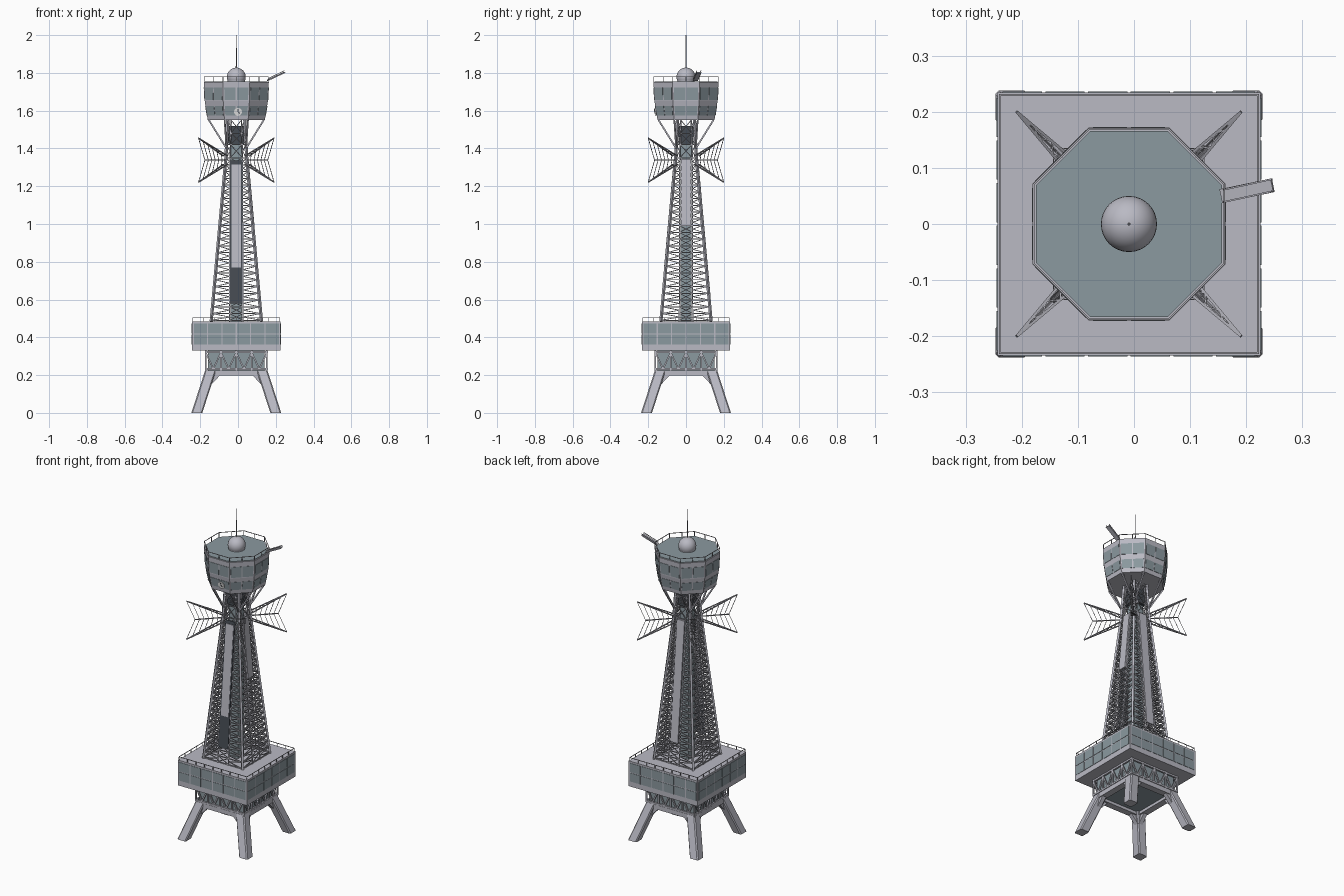
import bpy, bmesh, math
from mathutils import Vector, Matrix

cube = bpy.data.objects.get("Cube")
if cube:
    bpy.data.objects.remove(cube, do_unlink=True)

CENTRE_X = -0.009
TAN = math.tan(math.pi / 8)


def material(name, rgb):
    m = bpy.data.materials.new(name)
    m.diffuse_color = (*rgb, 1)
    m.use_nodes = True
    m.node_tree.nodes["Principled BSDF"].inputs["Base Color"].default_value = (*rgb, 1)
    return m


LIGHT = material("light grey", (0.49, 0.49, 0.55))
STEEL = material("steel grey", (0.38, 0.38, 0.42))
GLASS = material("blue grey glass", (0.26, 0.32, 0.35))
DARK = material("dark slate", (0.06, 0.07, 0.085))
WHITE = material("white", (0.8, 0.8, 0.8))


def finish(name, bm, mat, smooth=False):
    bmesh.ops.recalc_face_normals(bm, faces=bm.faces)
    mesh = bpy.data.meshes.new(name)
    bm.to_mesh(mesh)
    bm.free()
    mesh.materials.append(mat)
    obj = bpy.data.objects.new(name, mesh)
    obj.location.x = CENTRE_X
    bpy.context.collection.objects.link(obj)
    if smooth:
        for p in mesh.polygons:
            p.use_smooth = True
    return obj


def turn(angle):
    return Matrix.Rotation(angle, 4, 'Z')


QUARTERS = [turn(k * math.pi / 2) for k in range(4)]
EIGHTHS = [turn(k * math.pi / 4) for k in range(8)]


def loft(bm, rings, m=Matrix()):
    # Closed solid through rings of equal point count
    rows = [[bm.verts.new(m @ Vector(p)) for p in ring] for ring in rings]
    n = len(rows[0])
    for a, b in zip(rows, rows[1:]):
        for i in range(n):
            bm.faces.new((a[i], a[(i + 1) % n], b[(i + 1) % n], b[i]))
    bm.faces.new(rows[0][::-1])
    bm.faces.new(rows[-1])


def rect(x0, x1, y0, y1, z):
    return [(x0, y0, z), (x1, y0, z), (x1, y1, z), (x0, y1, z)]


def block(bm, half, z0, z1, half_top=None):
    t = half_top or half
    loft(bm, [rect(-half, half, -half, half, z0), rect(-t, t, -t, t, z1)])


def octagon(a, z):
    return [m @ Vector((a * TAN, -a, z)) for m in EIGHTHS]


def beam(bm, a, b, w, m=Matrix(), h=None):
    # Rectangular bar between two points
    a, b = m @ Vector(a), m @ Vector(b)
    d = (b - a).normalized()
    side = d.cross(Vector((0, 0, 1)))
    side = side.normalized() if side.length > 0.01 else Vector((1, 0, 0))
    up = side.cross(d) * (h or w) / 2
    side = side * w / 2
    loft(bm, [[p - side - up, p + side - up, p + side + up, p - side + up] for p in (a, b)])


def plate(bm, reach, u0, u1, z0, z1, thick, m, scale=None):
    # Thin plate lying on a front wall whose distance is reach(z)
    rings = []
    for z in (z0, z1):
        r, s = reach(z), scale(z) if scale else 1
        rings.append(rect(u0 * s, u1 * s, -r - thick, -r + 0.001, z))
    loft(bm, rings, m)


def tower_half(z):
    return 0.133 - (z - 0.485) * 0.09 if z < 1.35 else 0.055 - (z - 1.35) * 0.05


def cab_reach(z):
    return 0.151 + (z - 1.55) * 0.16 if z < 1.65 else 0.167 + (z - 1.65) * 0.05


# Splayed legs with gussets and the ring frame
bm = bmesh.new()
for m in QUARTERS:
    loft(bm, [rect(0.18, 0.238, 0.18, 0.238, 0), rect(0.107, 0.165, 0.107, 0.165, 0.225)], m)
bmesh.ops.bevel(bm, geom=[e for e in bm.edges if abs(e.verts[0].co.z - e.verts[1].co.z) > 0.1],
                offset=0.006, segments=1, affect='EDGES')
finish("legs", bm, LIGHT)
bm = bmesh.new()
for m in QUARTERS:
    loft(bm, [rect(-0.165, 0.165, -0.165, -0.125, z) for z in (0.198, 0.225)], m)
    for s in (-1, 1):
        loft(bm, [[(s * 0.085, y, 0.2), (s * 0.145, y, 0.2), (s * 0.15, y, 0.14), (s * 0.132, y, 0.15)]
                  for y in (-0.16, -0.135)], m)
finish("ring_frame", bm, LIGHT)

# Glazed lower storey behind an open truss
bm = bmesh.new()
block(bm, 0.15, 0.215, 0.335)
finish("lower_storey", bm, GLASS)
bm = bmesh.new()
for m in QUARTERS:
    for z in (0.232, 0.322):
        beam(bm, (-0.165, -0.162, z), (0.165, -0.162, z), 0.01, m)
    for i in range(5):
        x = -0.162 + i * 0.081
        beam(bm, (x, -0.162, 0.225), (x, -0.162, 0.33), 0.008, m)
        if i < 4:
            for e in (0, 0.081):
                beam(bm, (x + e, -0.162, 0.32), (x + 0.0405, -0.162, 0.232), 0.008, m)
finish("lower_truss", bm, LIGHT)

# Main deck, its windows and railing
bm = bmesh.new()
block(bm, 0.234, 0.33, 0.485)
finish("main_deck", bm, LIGHT)
bm = bmesh.new()
for m in QUARTERS:
    for i in range(6):
        for z0, z1 in ((0.362, 0.414), (0.42, 0.474)):
            x = -0.228 + i * 0.076
            plate(bm, lambda z: 0.234, x + 0.003, x + 0.073, z0, z1, 0.002, m)
finish("deck_windows", bm, GLASS)
bm = bmesh.new()
for m in QUARTERS:
    beam(bm, (-0.23, -0.23, 0.504), (0.23, -0.23, 0.504), 0.003, m)
    for i in range(8):
        x = -0.23 + i * 0.0575
        beam(bm, (x, -0.23, 0.485), (x, -0.23, 0.504), 0.003, m)
finish("deck_railing", bm, STEEL)

# Lattice tower: corner posts, rungs and zigzag bracing
posts, lattice = bmesh.new(), bmesh.new()
LEVELS = [0.49 + i * 0.0358 for i in range(25)] + [1.42, 1.48, 1.55]
for m in QUARTERS:
    for z0, z1 in ((0.485, 1.35), (1.35, 1.55)):
        a, b = tower_half(z0), tower_half(z1)
        beam(posts, (a, -a, z0), (b, -b, z1), 0.012, m)
        for s in (-1, 1):
            beam(posts, (s * min(0.036, a * 0.6), -a, z0), (s * min(0.036, b * 0.6), -b, z1), 0.005, m)
    for z0, z1 in zip(LEVELS, LEVELS[1:]):
        a, b = tower_half(z0), tower_half(z1)
        beam(lattice, (-a, -a, z0), (a, -a, z0), 0.005, m)
        for s in (-1, 1):
            i0, i1 = s * min(0.036, a * 0.6), s * min(0.036, b * 0.6)
            zm, h = (z0 + z1) / 2, (a + b) / 2
            beam(lattice, (s * a, -a, z0), (i0, -h, zm), 0.004, m)
            beam(lattice, (i0, -h, zm), (s * b, -b, z1), 0.004, m)
            beam(lattice, (i0, -a, z0), (-i1, -b, z1), 0.004, m)
finish("tower_posts", posts, LIGHT)
finish("tower_lattice", lattice, STEEL)

# Central shaft and the dark machine room below the cab
bm = bmesh.new()
block(bm, 0.03, 0.485, 1.43)
finish("lift_shaft", bm, GLASS)
bm = bmesh.new()
block(bm, 0.04, 1.42, 1.52)
finish("machine_room", bm, DARK)

# Long facing panels on the tower sides
dark, light = bmesh.new(), bmesh.new()
front, right, back = QUARTERS[:3]
plate(dark, tower_half, -0.033, 0.033, 0.58, 1.335, 0.006, front)
for m, z0 in ((front, 0.77), (right, 0.99), (back, 0.62)):
    plate(light, tower_half, -0.026, 0.026, z0, 1.315 if m is front else 1.345, 0.009, m)
finish("dark_panel", dark, DARK)
finish("light_panels", light, LIGHT)

# Four diagonal antenna wings
arms, wires = bmesh.new(), bmesh.new()
for k in range(4):
    m = turn(math.pi / 4 + k * math.pi / 2)
    for s in (-1, 1):
        tip = Vector((0.283, 0, 1.338 + s * 0.117))
        roots = [Vector((0.08, side * 0.018, 1.338 + s * 0.022)) for side in (-1, 1)]
        for r in roots:
            beam(arms, r, tip, 0.005, m)
        for i in range(9):
            p = roots[i % 2].lerp(tip, i / 10)
            q = roots[(i + 1) % 2].lerp(tip, (i + 1) / 10)
            beam(arms, p, q, 0.003, m)
        for i in range(1, 7):
            t = i / 6
            edge = Vector((0.08, 0, 1.338 + s * 0.022)).lerp(tip, t)
            beam(wires, edge, (0.08 + t * 0.155, 0, 1.338), 0.0025, m)
    beam(arms, (0.07, 0, 1.338), (0.235, 0, 1.338), 0.005, m)
finish("wing_arms", arms, STEEL)
finish("wing_wires", wires, STEEL)

# Flared struts carrying the cab
bm = bmesh.new()
for m in QUARTERS:
    for s in (-1, 1):
        beam(bm, (s * 0.052, -0.052, 1.4), (s * 0.062, -0.148, 1.555), 0.008, m)
finish("cab_struts", bm, LIGHT)

# Octagonal cab with windows, roof and railing
bm = bmesh.new()
loft(bm, [octagon(cab_reach(z), z) for z in (1.55, 1.65, 1.752)])
finish("cab", bm, LIGHT)
bm = bmesh.new()
for m in EIGHTHS:
    for z0, z1 in ((1.575, 1.626), (1.656, 1.722)):
        for u in (-0.375, 0.02):
            plate(bm, cab_reach, u, u + 0.355, z0, z1, 0.002, m, cab_reach)
finish("cab_windows", bm, GLASS)
bm = bmesh.new()
loft(bm, [octagon(0.166, 1.75), octagon(0.166, 1.755)])
finish("cab_roof", bm, GLASS)
bm = bmesh.new()
for m in EIGHTHS:
    a, b = Vector((-0.17 * TAN, -0.17, 1.78)), Vector((0.17 * TAN, -0.17, 1.78))
    beam(bm, a, b, 0.003, m)
    for t in (0, 0.5):
        p = a.lerp(b, t)
        beam(bm, (p.x, p.y, 1.75), p, 0.003, m)
finish("roof_railing", bm, STEEL)

# Dial on the front of the cab
bm = bmesh.new()
tilt = Matrix.Translation((0.009, -0.16, 1.594)) @ Matrix.Rotation(math.pi / 2 + 0.16, 4, 'X')
bmesh.ops.create_cone(bm, cap_ends=True, segments=24, radius1=0.021, radius2=0.021, depth=0.009, matrix=tilt)
finish("dial", bm, WHITE)
bm = bmesh.new()
beam(bm, (0.009, -0.166, 1.594), (0.009, -0.168, 1.609), 0.004)
beam(bm, (0.009, -0.166, 1.594), (0.018, -0.165, 1.587), 0.004)
finish("dial_hands", bm, DARK)

# Radar dome and mast
bm = bmesh.new()
bmesh.ops.create_cone(bm, cap_ends=True, segments=32, radius1=0.046, radius2=0.046, depth=0.04,
                      matrix=Matrix.Translation((0, 0, 1.77)))
finish("dome_base", bm, LIGHT)
bm = bmesh.new()
bmesh.ops.create_uvsphere(bm, u_segments=32, v_segments=16, radius=0.05,
                          matrix=Matrix.Translation((0, 0, 1.778)))
finish("dome", bm, LIGHT, smooth=True)
bm = bmesh.new()
bmesh.ops.create_cone(bm, cap_ends=True, segments=8, radius1=0.003, radius2=0.002, depth=0.18,
                      matrix=Matrix.Translation((0, 0, 1.91)))
finish("mast", bm, STEEL)

# Roof boom reaching out to the side
bm = bmesh.new()
beam(bm, (0.165, 0.05, 1.76), (0.256, 0.069, 1.803), 0.025, h=0.006)
for s in (-1, 1):
    beam(bm, (0.168, 0.05 + s * 0.011, 1.77), (0.255, 0.069 + s * 0.011, 1.812), 0.003)
finish("roof_boom", bm, LIGHT)
